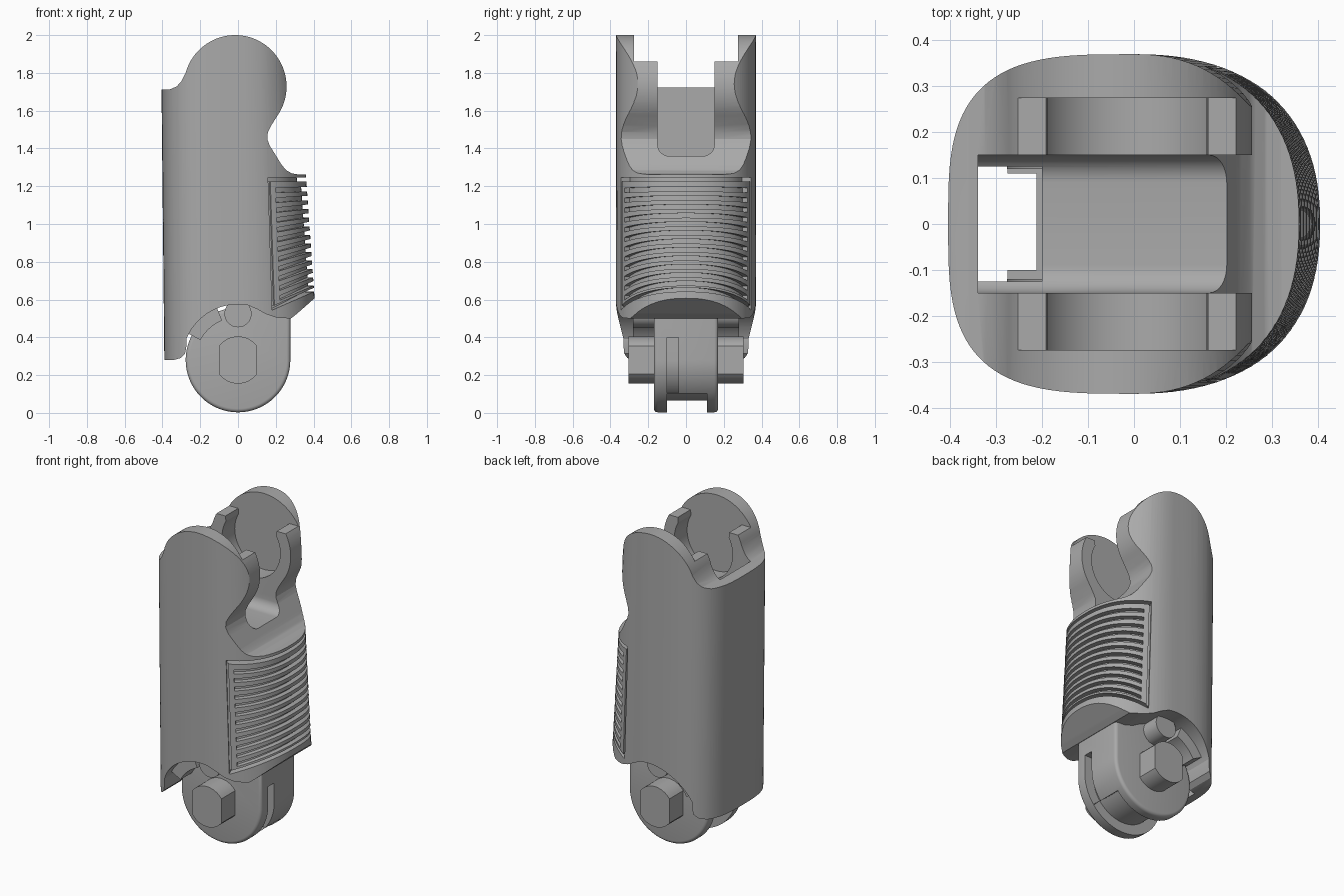
import bpy, bmesh
from math import cos, sin, pi, radians

if "Cube" in bpy.data.objects:
    bpy.data.objects.remove(bpy.data.objects["Cube"])

grey = bpy.data.materials.new("plain_grey")
grey.use_nodes = True
grey.diffuse_color = (0.4, 0.4, 0.4, 1)
grey.node_tree.nodes["Principled BSDF"].inputs["Base Color"].default_value = (0.4, 0.4, 0.4, 1)


def make(name, bm):
    bmesh.ops.recalc_face_normals(bm, faces=bm.faces)
    mesh = bpy.data.meshes.new(name)
    bm.to_mesh(mesh)
    bm.free()
    mesh.materials.append(grey)
    ob = bpy.data.objects.new(name, mesh)
    bpy.context.collection.objects.link(ob)
    return ob


def sweep(bm, rings):
    """Skin a list of equal closed rings and cap both ends."""
    rows = [[bm.verts.new(p) for p in ring] for ring in rings]
    n = len(rows[0])
    for a, b in zip(rows, rows[1:]):
        for i in range(n):
            bm.faces.new((a[i], a[(i + 1) % n], b[(i + 1) % n], b[i]))
    bm.faces.new(rows[0])
    bm.faces.new(rows[-1])


def prism(name, pts, lo, hi, axis="y"):
    place = {"y": lambda u, v, w: (u, w, v), "x": lambda u, v, w: (w, u, v)}[axis]
    bm = bmesh.new()
    sweep(bm, [[place(u, v, w) for u, v in pts] for w in (lo, hi)])
    return make(name, bm)


def rect(u0, u1, v0, v1):
    return [(u0, v0), (u1, v0), (u1, v1), (u0, v1)]


def arc(u, v, r, a0, a1, n=32):
    steps = [radians(a0 + (a1 - a0) * i / n) for i in range(n + 1)]
    return [(u + r * cos(a), v + r * sin(a)) for a in steps]


def disc(u, v, r, n=64):
    return arc(u, v, r, 0, 360, n)[:-1]


def apply(ob, mod):
    bpy.context.view_layer.objects.active = ob
    bpy.ops.object.modifier_apply(modifier=mod.name)


def boolean(ob, cutter, operation="DIFFERENCE"):
    mod = ob.modifiers.new("cut", "BOOLEAN")
    mod.operation, mod.solver, mod.object = operation, "EXACT", cutter
    apply(ob, mod)
    bpy.data.objects.remove(cutter)


def bevel(ob, width, segments=4):
    mod = ob.modifiers.new("round", "BEVEL")
    mod.width, mod.segments, mod.limit_method = width, segments, "ANGLE"
    mod.angle_limit = radians(50)
    apply(ob, mod)


def smooth(ob):
    bpy.ops.object.select_all(action="DESELECT")
    ob.select_set(True)
    bpy.context.view_layer.objects.active = ob
    bpy.ops.object.shade_smooth_by_angle(angle=radians(25))


def skin(a, z, off=0):
    """Point on the tapering rounded outer surface, at angle a and height z."""
    c, s = cos(a), sin(a)
    n = 2.3 if c > 0 else 3.3
    half = 0.448 - 0.07 * z if c > 0 else 0.387 + 0.0105 * z
    x = (half + off) * abs(c) ** (2 / n) * (1 if c > 0 else -1)
    y = (0.37 + off) * abs(s) ** (2 / n) * (1 if s > 0 else -1)
    return x, y, z


# Body: tapered tube trimmed by the side outline
bm = bmesh.new()
sweep(bm, [[skin(2 * pi * i / 112, z) for i in range(112)] for z in (0, 2.1)])
body = make("body", bm)
ear = (-0.015, 1.728)
outline = [(-0.5, 0.28), (-0.34, 0.28), (-0.305, 0.29), (-0.28, 0.315), (-0.272, 0.36)]
outline += arc(0, 0.28, 0.295, 158, 80, 20)
outline += [(0.1, 0.55), (0.15, 0.522), (0.21, 0.503), (0.28, 0.5), (0.31, 0.523), (0.5, 0.69)]
outline += [(0.5, 1.262), (0.32, 1.262), (0.285, 1.268), (0.255, 1.285), (0.23, 1.315)]
outline += [(0.168, 1.415), (0.155, 1.45), (0.158, 1.485), (0.175, 1.52)]
outline += arc(*ear, 0.272, -35, 165, 48)
outline += [(-0.3, 1.755), (-0.325, 1.728), (-0.36, 1.713), (-0.5, 1.71)]
boolean(body, prism("trim", outline, -0.6, 0.6), "INTERSECT")

# Snap-in pocket between the ears, with short claws
boolean(body, prism("claw_top", rect(-0.6, 0.6, 1.86, 2.2), -0.275, 0.275))
pocket = arc(*ear, 0.2, 150, 390, 48) + [(0.17, 1.95), (-0.2, 1.95)]
boolean(body, prism("pocket", pocket, -0.275, 0.275))

# Central slot with round lower corners, and the long channel below it
slot = arc(-0.09, 1.42, 0.06, 180, 270, 8) + arc(0.09, 1.42, 0.06, 270, 360, 8)
slot += [(0.15, 2.2), (-0.15, 2.2)]
boolean(body, prism("slot", slot, -0.34, 0.6, "x"))
boolean(body, prism("channel", rect(-0.34, -0.2, 0.1, 1.5), -0.125, 0.125))


# Grip panel: fan of grooves inside a border
def groove(bm, z0, slope, half, depth, reach):
    rings = []
    for i in range(41):
        a = radians(reach * (i / 20 - 1))
        z = z0 + slope * (skin(a, z0)[0] - 0.19)
        rings.append([skin(a, z + dz, off) for dz, off in
                      ((-half, -depth), (half, -depth), (half, 0.05), (-half, 0.05))])
    sweep(bm, rings)


bm = bmesh.new()
for i in range(12):
    groove(bm, 0.595 + i * 0.053, 0.42 * (1 - i / 12), 0.012, 0.03, 60)
boolean(body, make("grooves", bm))
bm = bmesh.new()
groove(bm, 0.558, 0.43, 0.01, 0.05, 67)
groove(bm, 1.235, 0, 0.01, 0.05, 67)
boolean(body, make("border_ends", bm))
bm = bmesh.new()
for side in (-1, 1):
    sweep(bm, [[skin(side * radians(a), z, off) for a, off in
                ((65, -0.012), (67, -0.012), (67, 0.05), (65, 0.05))] for z in (0.55, 1.245)])
boolean(body, make("border_sides", bm))
smooth(body)

# Hinge tongue under the body
tongue = prism("hinge_tongue", arc(0, 0.28, 0.277, 100, 360, 64) + [(0.277, 0.53), (0.22, 0.62), (-0.05, 0.62)],
               -0.17, 0.17)
bevel(tongue, 0.022)
lower = arc(0, 0.28, 0.215, 160, 320, 40) + arc(0, 0.28, 0.4, 320, 160, 40)
boolean(tongue, prism("cord_groove", lower, -0.1, 0.11))
side_slot = arc(0, 0.28, 0.215, -45, 0, 16) + [(0.215, 0.4), (0.5, 0.4), (0.5, 0.0)]
boolean(tongue, prism("side_slot", side_slot, -0.1, -0.04))
boolean(tongue, prism("tongue_channel", rect(-0.4, -0.2, 0.25, 0.7), -0.12, 0.12))
smooth(tongue)

# Flat-sided hinge bolts, stop blocks and pins on both sides
flat = arc(0, 0.28, 0.125, 37, 143, 16) + arc(0, 0.28, 0.125, 217, 323, 16)
stop = arc(0, 0.28, 0.225, 112, 152, 12) + arc(0, 0.28, 0.3, 152, 112, 12)
for side, word in ((-1, "right"), (1, "left")):
    for name, pts, end in (("hinge_bolt", flat, 0.305), ("stop_block", stop, 0.28),
                           ("stop_pin", disc(0, 0.525, 0.072, 32), 0.28)):
        smooth(prism(f"{word}_{name}", pts, side * 0.15, side * end))
